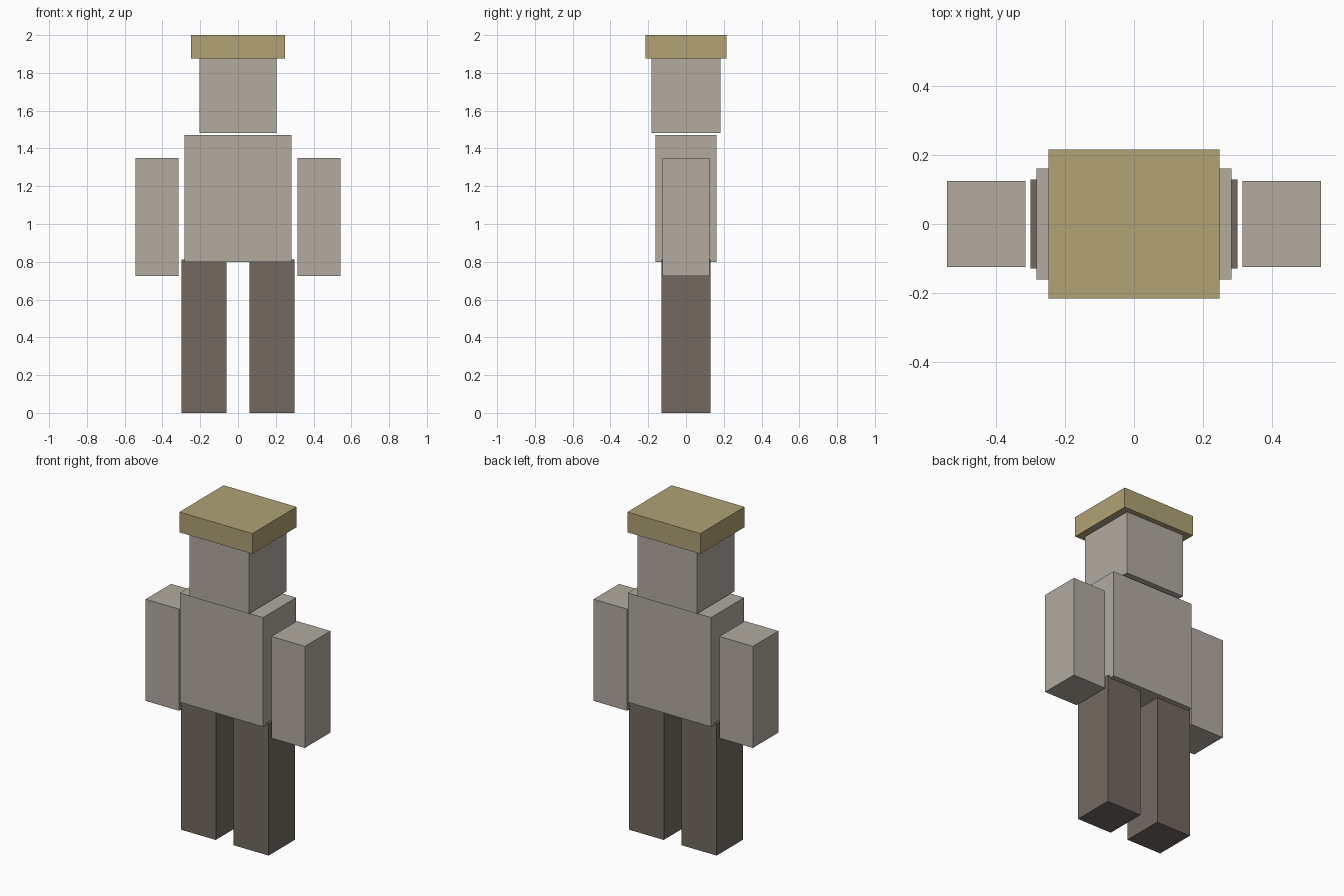
import bpy

if "Cube" in bpy.data.objects:
    bpy.data.objects.remove(bpy.data.objects["Cube"])


def material(name, rgb):
    m = bpy.data.materials.new(name)
    m.diffuse_color = (*rgb, 1.0)
    m.use_nodes = True
    m.node_tree.nodes["Principled BSDF"].inputs["Base Color"].default_value = m.diffuse_color
    return m


stone = material("warm_grey", (0.445, 0.407, 0.352))
brown = material("dark_brown", (0.171, 0.141, 0.117))
straw = material("straw_yellow", (0.440, 0.361, 0.178))


def box(name, x0, x1, half_depth, z0, z1, mat):
    """Box spanning x0..x1 and z0..z1, centred on y."""
    bpy.ops.mesh.primitive_cube_add(size=1, location=((x0 + x1) / 2, 0, (z0 + z1) / 2))
    ob = bpy.context.object
    ob.name = name
    ob.scale = (x1 - x0, 2 * half_depth, z1 - z0)
    bpy.ops.object.transform_apply(location=False, rotation=False, scale=True)
    ob.data.materials.append(mat)
    return ob


# Central parts
box("torso", -0.283, 0.283, 0.161, 0.80, 1.472, stone)
box("head", -0.203, 0.203, 0.183, 1.482, 1.875, stone)
box("hat", -0.248, 0.248, 0.215, 1.875, 2.0, straw)

# Paired limbs
for side, s in (("left", -1), ("right", 1)):
    a, b = sorted((s * 0.314, s * 0.542))
    box(side + "_arm", a, b, 0.124, 0.725, 1.35, stone)
    a, b = sorted((s * 0.061, s * 0.299))
    box(side + "_leg", a, b, 0.129, 0.0, 0.812, brown)
